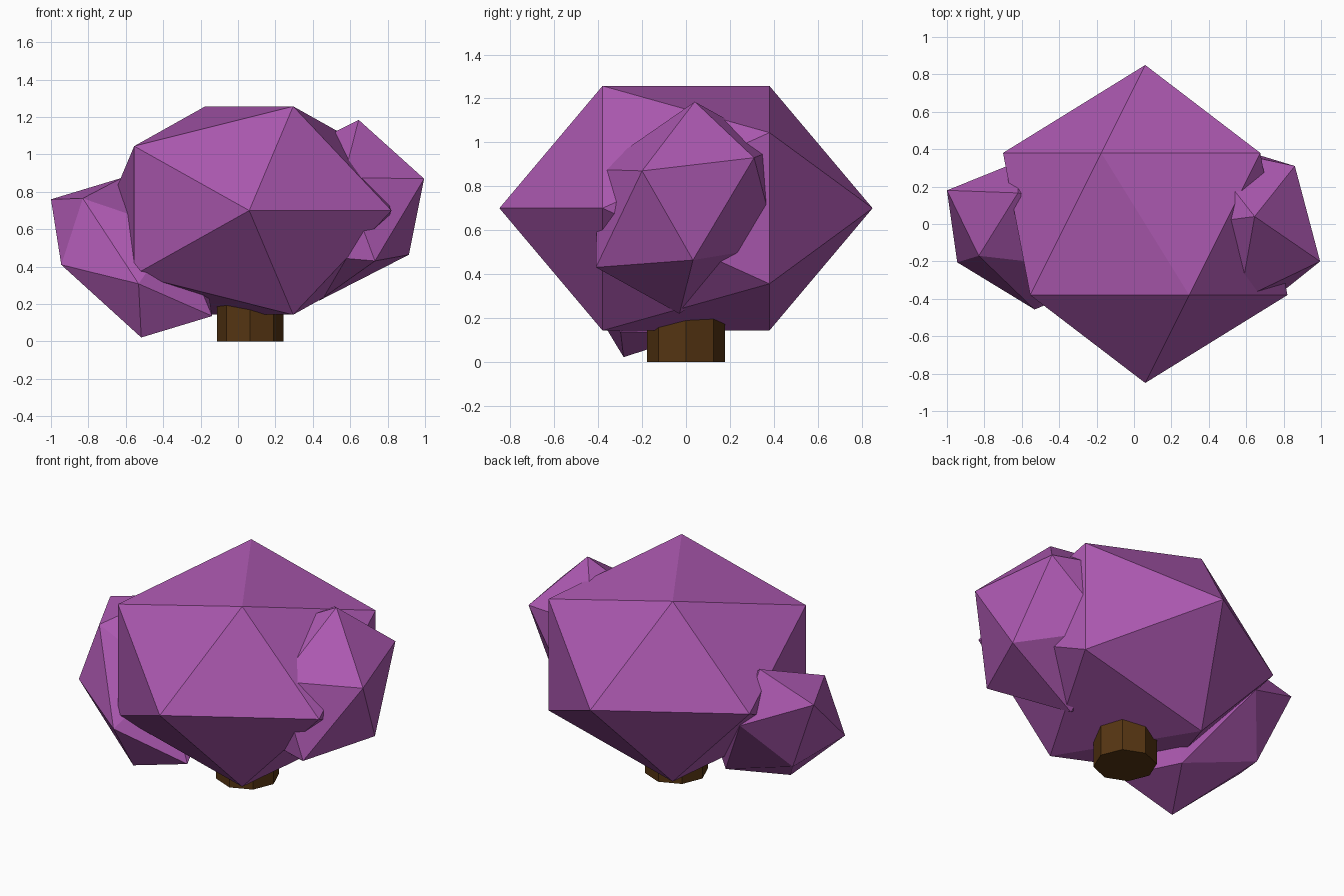
import bpy
import bmesh
from math import radians
from mathutils import Matrix, Vector

cube = bpy.data.objects.get("Cube")
if cube:
    bpy.data.objects.remove(cube, do_unlink=True)


def material(name, rgb):
    mat = bpy.data.materials.new(name)
    mat.use_nodes = True
    mat.diffuse_color = (*rgb, 1)
    mat.node_tree.nodes["Principled BSDF"].inputs["Base Color"].default_value = (*rgb, 1)
    return mat


def finish(bm, name, mat):
    bmesh.ops.recalc_face_normals(bm, faces=bm.faces)
    mesh = bpy.data.meshes.new(name)
    bm.to_mesh(mesh)
    bm.free()
    mesh.materials.append(mat)
    obj = bpy.data.objects.new(name, mesh)
    bpy.context.collection.objects.link(obj)
    return obj


def icosahedron():
    bm = bmesh.new()
    bmesh.ops.create_icosphere(bm, subdivisions=1, radius=1)
    return bm


def leaf_clump(name, centre, corners, mat):
    """Stretched, tilted icosahedron fitted to a centre and one face's corners."""
    bm = icosahedron()
    bm.faces.ensure_lookup_table()
    centre = Vector(centre)
    source = Matrix([v.co for v in bm.faces[0].verts]).transposed()
    target = Matrix([Vector(c) - centre for c in corners]).transposed()
    fit = target @ source.inverted()
    bm.transform(Matrix.Translation(centre) @ fit.to_4x4())
    return finish(bm, name, mat)


purple = material("purple leaves", (0.41, 0.098, 0.434))
brown = material("brown bark", (0.09, 0.035, 0.006))

# Main crown: squashed icosahedron with its axis running front to back
bm = icosahedron()
bm.transform(Matrix.Translation((0.06, 0, 0.7))
             @ Matrix.Diagonal((0.85, 0.85, 0.655, 1))
             @ Matrix.Rotation(radians(90), 4, "X"))
finish(bm, "main_crown", purple)

# Side clumps
leaf_clump("left_clump", (0.54, 0.005, 0.702),
           [(0.645, 0.04, 1.185), (0.995, -0.2, 0.87), (0.86, 0.31, 0.93)], purple)
leaf_clump("right_clump", (-0.569, -0.059, 0.448),
           [(-1.0, 0.18, 0.76), (-0.83, -0.17, 0.765), (-0.945, -0.205, 0.41)], purple)

# Eight-sided trunk
height = 0.4
bm = bmesh.new()
bmesh.ops.create_cone(bm, cap_ends=True, segments=8, radius1=0.178, radius2=0.178,
                      depth=height, matrix=Matrix.Translation((0.065, 0, height / 2)))
finish(bm, "trunk", brown)
